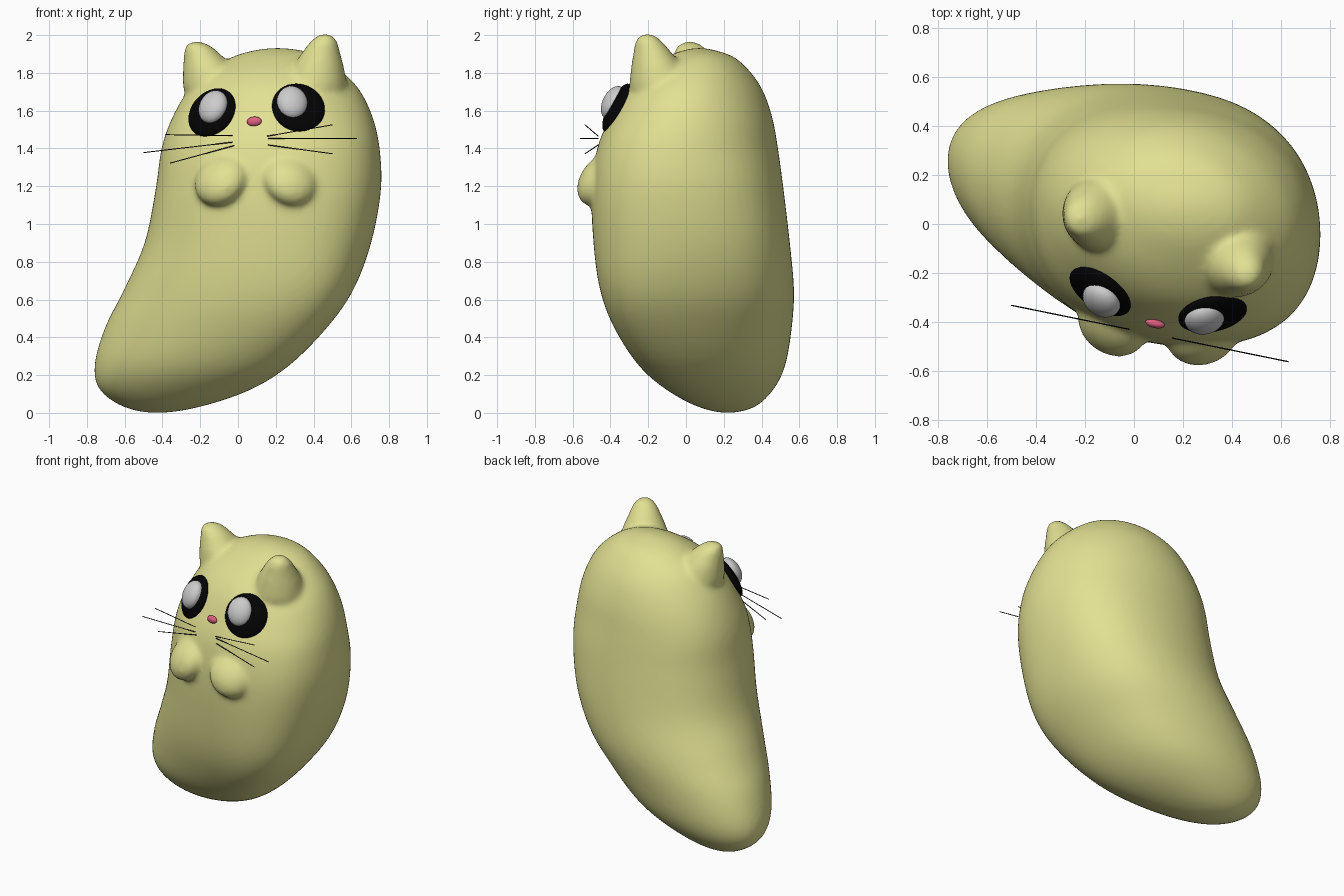
import bpy, bmesh, math
from mathutils import Vector, Matrix, Euler

if "Cube" in bpy.data.objects:
    bpy.data.objects.remove(bpy.data.objects["Cube"])


def material(name, rgb):
    m = bpy.data.materials.new(name)
    m.diffuse_color = (*rgb, 1)
    m.use_nodes = True
    m.node_tree.nodes["Principled BSDF"].inputs["Base Color"].default_value = m.diffuse_color
    return m


skin = material("skin", (0.76, 0.75, 0.29))
black = material("black", (0.001, 0.001, 0.001))
pink = material("pink", (0.75, 0.12, 0.22))


def finish(bm, name, mat=None):
    bmesh.ops.recalc_face_normals(bm, faces=bm.faces)
    for f in bm.faces:
        f.smooth = True
    me = bpy.data.meshes.new(name)
    bm.to_mesh(me)
    bm.free()
    ob = bpy.data.objects.new(name, me)
    bpy.context.collection.objects.link(ob)
    if mat:
        me.materials.append(mat)
    return ob


def ellipsoid(bm, center, radii, rot):
    mat = Matrix.Translation(center) @ rot.to_4x4() @ Matrix.Diagonal((*radii, 1))
    bmesh.ops.create_uvsphere(bm, u_segments=40, v_segments=24, radius=1, matrix=mat)


def loft(bm, stations, seg=64, sub=5):
    """Stations (z, xmin, xmax, ymin, ymax, skew, egg, square) -> smooth stack of ovals."""
    s = [(z, (a + b) / 2, (c + d) / 2, (b - a) / 2, (d - c) / 2, *shape)
         for z, a, b, c, d, *shape in stations]
    flip = lambda p: (*p[:3], -p[3], -p[4], *p[5:])
    s = [flip(s[1])] + s + [flip(s[-2])]
    rows = []
    for i in range(1, len(s) - 2):
        for j in range(sub):
            t = j / sub
            rows.append([0.5 * (2 * b + (c - a) * t + (2 * a - 5 * b + 4 * c - d) * t * t
                                + (3 * b - a - 3 * c + d) * t ** 3)
                         for a, b, c, d in zip(*s[i - 1:i + 3])])
    low = bm.verts.new((rows[0][1], rows[0][2], rows[0][0]))
    top = bm.verts.new((s[-2][1], s[-2][2], s[-2][0]))
    rings = []
    for z, cx, cy, hx, hy, r, k, q in rows[1:]:
        d = math.acos(r)
        ring = []
        for j in range(seg):
            t = 2 * math.pi * j / seg
            c, e, f = math.cos(t), math.sin(t) ** 2, math.cos(t - d)
            ring.append(bm.verts.new((cx + hx * (c + k * e + q * c * e),
                                      cy + hy * (f + q * f * (1 - f * f)), z)))
        rings.append(ring)
    for j in range(seg):
        n = (j + 1) % seg
        bm.faces.new((low, rings[0][n], rings[0][j]))
        bm.faces.new((top, rings[-1][j], rings[-1][n]))
        for a, b in zip(rings, rings[1:]):
            bm.faces.new((a[j], a[n], b[n], b[j]))


# Body: leaning bean
bm = bmesh.new()
loft(bm, [
    (0.00, -0.43, -0.43, 0.22, 0.22, -0.30, 0.0, 0.0),
    (0.03, -0.60, -0.21, 0.07, 0.36, -0.30, 0.02, 0.02),
    (0.12, -0.73, 0.06, -0.10, 0.46, -0.29, 0.07, 0.05),
    (0.25, -0.76, 0.27, -0.25, 0.525, -0.28, 0.13, 0.08),
    (0.45, -0.705, 0.47, -0.38, 0.56, -0.26, 0.16, 0.08),
    (0.65, -0.605, 0.61, -0.455, 0.572, -0.19, 0.15, 0.08),
    (0.90, -0.495, 0.705, -0.49, 0.55, -0.11, 0.11, 0.08),
    (1.18, -0.437, 0.757, -0.50, 0.517, -0.09, 0.05, 0.08),
    (1.40, -0.405, 0.75, -0.47, 0.487, -0.10, 0.02, 0.06),
    (1.56, -0.35, 0.715, -0.405, 0.458, -0.10, 0.01, 0.03),
    (1.70, -0.27, 0.65, -0.33, 0.41, -0.10, 0.0, 0.0),
    (1.80, -0.18, 0.56, -0.23, 0.345, -0.10, 0.0, 0.0),
    (1.88, -0.04, 0.45, -0.11, 0.26, -0.10, 0.0, 0.0),
    (1.918, 0.08, 0.34, -0.02, 0.16, -0.10, 0.0, 0.0),
    (1.932, 0.21, 0.21, 0.07, 0.07, -0.10, 0.0, 0.0)])


# Ears: rounded cones, (z, x, y, radius)
def ear(rows):
    loft(bm, [(z, x - r, x + r, y - r, y + r, 0, 0, 0) for z, x, y, r in rows], 32)


ear([(1.55, -0.08, 0.05, 0), (1.60, -0.09, 0.05, 0.11), (1.70, -0.128, 0.045, 0.156),
     (1.80, -0.148, 0.04, 0.144), (1.88, -0.18, 0.033, 0.107),
     (1.945, -0.213, 0.022, 0.064), (1.967, -0.22, 0.02, 0)])
ear([(1.55, 0.38, -0.10, 0), (1.60, 0.39, -0.11, 0.11), (1.70, 0.405, -0.13, 0.165),
     (1.80, 0.42, -0.147, 0.147), (1.90, 0.438, -0.175, 0.105),
     (1.98, 0.458, -0.201, 0.06), (2.01, 0.46, -0.203, 0)])

# Paws: ovals leaning forward and inward at the bottom
for x, y, a in ((-0.088, -0.41, -35), (0.28, -0.453, 20)):
    rot = Euler((math.radians(-35), 0, math.radians(a))).to_matrix()
    ellipsoid(bm, (x, y, 1.235), (0.15, 0.10, 0.155), rot)

# Fuse body, ears and paws into one soft skin
body = finish(bm, "body", skin)
rm = body.modifiers.new("fuse", 'REMESH')
rm.mode = 'VOXEL'
rm.voxel_size = 0.015
rm.use_smooth_shade = True
sm = body.modifiers.new("soften", 'SMOOTH')
sm.factor = 0.5
sm.iterations = 14


# Eyes: black disc and grey highlight facing along the surface normal
def facing(n):
    n = Vector(n).normalized()
    x = Vector((0, 0, 1)).cross(n).normalized()
    return Matrix((x, n.cross(x), n)).transposed()


for side, n, eye, glint in (
        ("left", (-0.50, -0.74, 0.45), (-0.138, -0.275, 1.59), (-0.132, -0.31, 1.62)),
        ("right", (0.18, -0.87, 0.45), (0.32, -0.366, 1.615), (0.287, -0.385, 1.643))):
    bm = bmesh.new()
    ellipsoid(bm, eye, (0.142, 0.142, 0.04), facing(n))
    finish(bm, side + "_eye", black)
    bm = bmesh.new()
    ellipsoid(bm, glint, (0.082, 0.094, 0.055), facing(n))
    finish(bm, side + "_eye_highlight")

# Nose
bm = bmesh.new()
ellipsoid(bm, (0.086, -0.406, 1.543), (0.04, 0.018, 0.025),
          Euler((0, math.radians(-5), math.radians(-11.5))).to_matrix())
finish(bm, "nose", pink)

# Whiskers: thin rods lying in the face plane, (x, z) start to end
bm = bmesh.new()
for x0, z0, x1, z1 in ((-0.03, 1.468, -0.385, 1.473), (-0.03, 1.433, -0.50, 1.378),
                       (-0.02, 1.415, -0.36, 1.322), (0.155, 1.465, 0.50, 1.525),
                       (0.16, 1.453, 0.63, 1.452), (0.16, 1.418, 0.50, 1.372)):
    a, b = (Vector((x, -0.433 - 0.2035 * x, z)) for x, z in ((x0, z0), (x1, z1)))
    d = b - a
    mat = Matrix.Translation((a + b) / 2) @ d.to_track_quat('Z', 'Y').to_matrix().to_4x4()
    bmesh.ops.create_cone(bm, cap_ends=True, segments=8, radius1=0.0025, radius2=0.0025,
                          depth=d.length, matrix=mat)
finish(bm, "whiskers", black)
